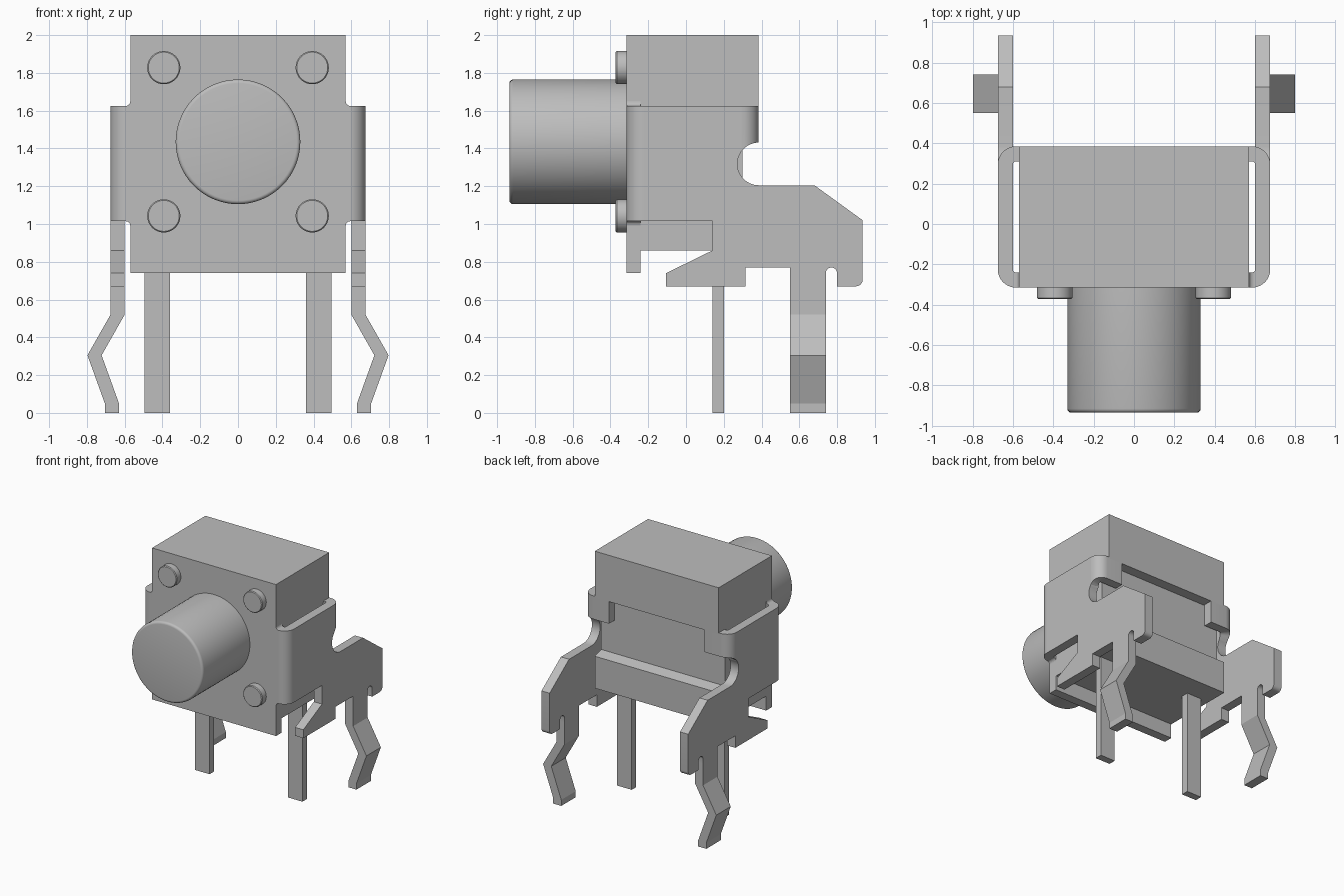
import bpy, bmesh, math
from mathutils import Vector

if "Cube" in bpy.data.objects:
    bpy.data.objects.remove(bpy.data.objects["Cube"], do_unlink=True)

grey = bpy.data.materials.new("plain_grey")
grey.use_nodes = True
colour = (0.51, 0.51, 0.51, 1)
grey.diffuse_color = colour
grey.node_tree.nodes["Principled BSDF"].inputs["Base Color"].default_value = colour


def finish(name, bm, smooth=False):
    bmesh.ops.recalc_face_normals(bm, faces=bm.faces)
    mesh = bpy.data.meshes.new(name)
    bm.to_mesh(mesh)
    bm.free()
    obj = bpy.data.objects.new(name, mesh)
    bpy.context.collection.objects.link(obj)
    mesh.materials.append(grey)
    if smooth:
        bpy.ops.object.select_all(action='DESELECT')
        obj.select_set(True)
        bpy.context.view_layer.objects.active = obj
        bpy.ops.object.shade_smooth_by_angle(angle=math.radians(35))
    return obj


def prism(name, points, axis, lo, hi, smooth=False):
    """Extrude a 2D outline along x (points are y, z) or y (points are x, z)."""
    bm = bmesh.new()
    place = (lambda a, b: (lo, a, b)) if axis == 'x' else (lambda a, b: (a, lo, b))
    face = bm.faces.new([bm.verts.new(place(a, b)) for a, b in points])
    ext = bmesh.ops.extrude_face_region(bm, geom=[face])
    step = Vector((hi - lo, 0, 0)) if axis == 'x' else Vector((0, hi - lo, 0))
    bmesh.ops.translate(bm, vec=step, verts=[v for v in ext["geom"] if isinstance(v, bmesh.types.BMVert)])
    return finish(name, bm, smooth)


def box(name, x, y, z):
    return prism(name, [(x[0], z[0]), (x[1], z[0]), (x[1], z[1]), (x[0], z[1])], 'y', *y)


def arc(cx, cy, r, start, end, n=10):
    angles = [math.radians(start + (end - start) * i / n) for i in range(n + 1)]
    return [(cx + r * math.cos(a), cy + r * math.sin(a)) for a in angles]


def turned(name, x, z, profile, seg=64):
    """Lathe a (radius, y) profile about an axis parallel to y."""
    bm = bmesh.new()
    verts = [bm.verts.new((x + r, y, z)) for r, y in profile]
    edges = [bm.edges.new(pair) for pair in zip(verts, verts[1:])]
    bmesh.ops.spin(bm, geom=verts + edges, cent=(x, 0, z), axis=(0, 1, 0),
                   angle=math.tau, steps=seg)
    bmesh.ops.remove_doubles(bm, verts=bm.verts, dist=0.0005)
    return finish(name, bm, True)


def ribbon(name, path, bottom, top, side):
    """Bent sheet following the outer (x, y) path, thickened inwards."""
    bm = bmesh.new()
    depth = 0.075
    rows = []
    for i, (x, y) in enumerate(path):
        a, b = Vector(path[max(i - 1, 0)]), Vector(path[min(i + 1, len(path) - 1)])
        t = (b - a).normalized()
        normal = Vector((-t.y, t.x))
        if normal.x > 0 or (abs(normal.x) < 0.01 and normal.y * y > 0):
            normal = -normal
        ix, iy = x + normal.x * depth, y + normal.y * depth
        z0 = bottom(y)
        rows.append([bm.verts.new((side * px, py, pz)) for px, py, pz in
                     ((x, y, z0), (x, y, top), (ix, iy, top), (ix, iy, z0))])
    for p, q in zip(rows, rows[1:]):
        for k in range(4):
            bm.faces.new((p[k], p[(k + 1) % 4], q[(k + 1) % 4], q[k]))
    bm.faces.new(rows[0])
    bm.faces.new(rows[-1])
    return finish(name, bm, True)


# Housing with the recessed back panel and lower ledge
prism("housing", [(-0.24, 0.86), (-0.24, 2), (0.385, 2), (0.385, 1.615), (0.30, 1.615),
                  (0.30, 1.15), (0.385, 1.126), (0.385, 0.86)], 'x', -0.57, 0.57)

# Front cover plate with small relief fillets above and below the wings
half = ([(0.57, 0.74)] + [(0.57, 0.99)] + arc(0.595, 0.99, 0.025, 180, 90, 5)[1:]
        + arc(0.595, 1.65, 0.025, 270, 180, 5) + [(0.57, 2)])
prism("front_plate", half + [(-x, z) for x, z in reversed(half)], 'y', -0.315, -0.24)

# Push button and the four corner rivets
turned("button", 0, 1.435, [(0, -0.3), (0.33, -0.3), (0.33, -0.915)]
       + [(0.31 + 0.02 * math.cos(a), -0.915 - 0.02 * math.sin(a))
          for a in (math.pi * k / 8 for k in range(1, 5))] + [(0, -0.935)])
for x in (-0.393, 0.393):
    for z in (1.043, 1.828):
        turned("corner_rivet", x, z, [(0, -0.3), (0.088, -0.3), (0.088, -0.366),
                                      (0.082, -0.372), (0, -0.372)], 40)

# Side bracket outline in y, z
NOTCH_Y, NOTCH_Z, NOTCH_R, BEND_Y = 0.385, 1.318, 0.113, 0.295
notch_end = 180 - math.degrees(math.acos((NOTCH_Y - BEND_Y) / NOTCH_R))
bracket = ([(-0.225, 1.015), (0.14, 1.015), (0.14, 0.86), (-0.105, 0.74), (-0.105, 0.67),
            (0.315, 0.67), (0.315, 0.77), (0.74, 0.77), (0.74, 0.74)][:7]
           + [(0.55, 0.77), (0.55, 0.70), (0.74, 0.70)]
           + arc(0.77, 0.74, 0.03, 180, 0, 8) + [(0.80, 0.67)]
           + arc(0.90, 0.705, 0.035, 270, 360, 6) + [(0.935, 1.02), (0.68, 1.205)]
           + arc(NOTCH_Y, NOTCH_Z, NOTCH_R, 270, notch_end, 16) + [(BEND_Y, 1.625), (-0.225, 1.625)])


def notch_edge(y):
    off = NOTCH_Y - min(max(y, BEND_Y), NOTCH_Y)
    return NOTCH_Z + math.sqrt(NOTCH_R ** 2 - off ** 2)


# Kinked snap-in leg outline in x, z
leg = [(0.60, 0.70), (0.60, 0.52), (0.722, 0.305), (0.63, 0.05), (0.63, 0),
       (0.705, 0), (0.705, 0.05), (0.797, 0.305), (0.675, 0.52), (0.675, 0.70)]

for side, label in ((1, "left"), (-1, "right")):
    prism(label + "_bracket", bracket, 'x', side * 0.60, side * 0.675, True)
    ribbon(label + "_front_bend", arc(0.585, -0.225, 0.09, 0, -90) + [(0.56, -0.315)],
           lambda y: 1.015, 1.625, side)
    ribbon(label + "_back_tab", arc(0.585, BEND_Y, 0.09, 0, 90) + [(0.44, 0.385)],
           notch_edge, 1.625, side)
    prism(label + "_snap_leg", [(side * x, z) for x, z in leg], 'y', 0.55, 0.74)
    # Straight contact pin
    box(label + "_pin", sorted((side * 0.36, side * 0.495)), (0.14, 0.20), (0, 0.90))
